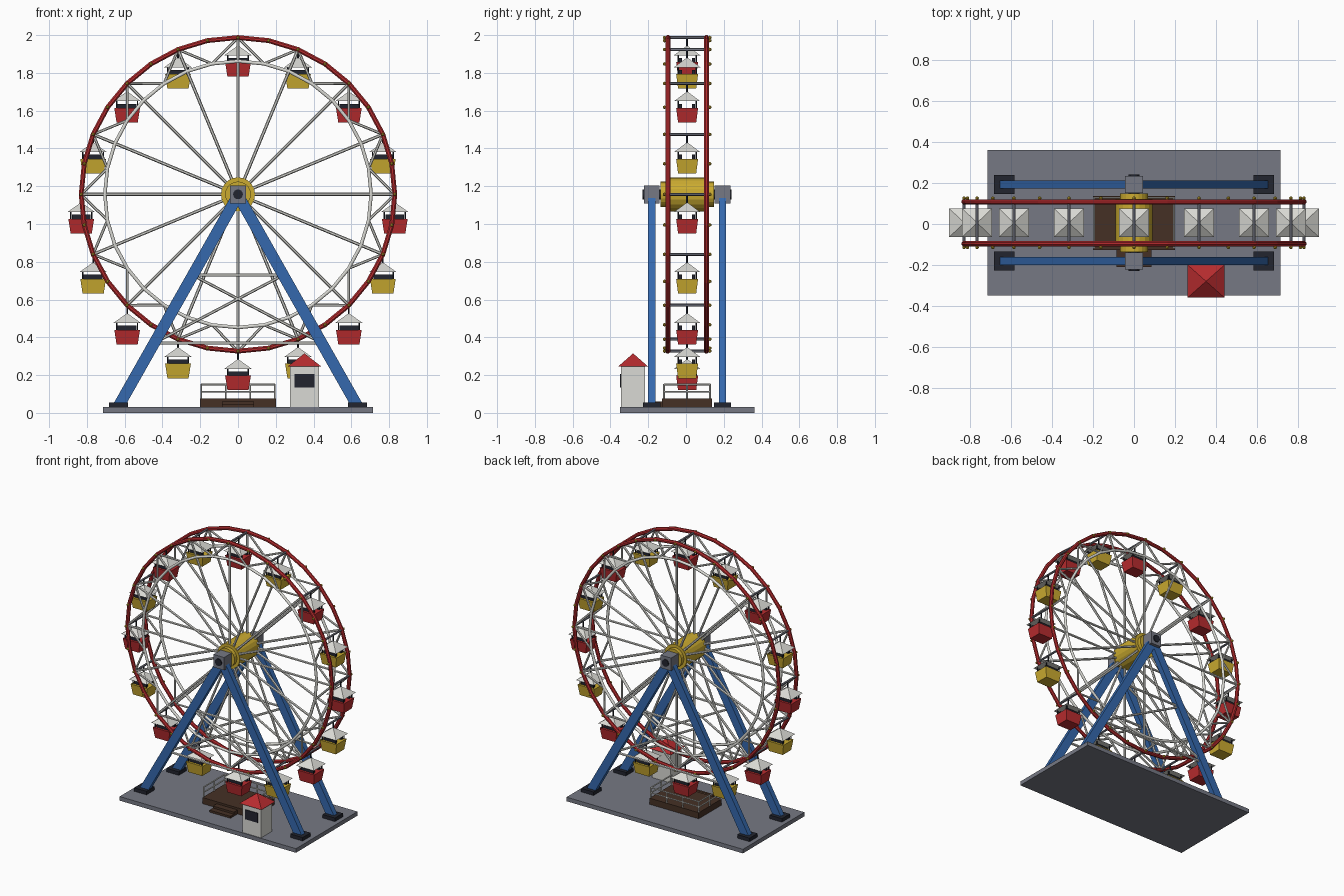
import bpy, bmesh, math
from mathutils import Vector, Matrix

if "Cube" in bpy.data.objects:
    bpy.data.objects.remove(bpy.data.objects["Cube"])

def mat(name, c):
    m = bpy.data.materials.new(name)
    m.diffuse_color = (*c, 1)
    m.use_nodes = True
    m.node_tree.nodes["Principled BSDF"].inputs["Base Color"].default_value = m.diffuse_color
    return m

RED = mat("red", (0.48, 0.025, 0.028))
YELLOW = mat("yellow", (0.60, 0.41, 0.03))
BLUE = mat("blue", (0.035, 0.14, 0.42))
WHITE = mat("white", (0.70, 0.70, 0.66))
GRAY = mat("gray", (0.18, 0.19, 0.23))
DARK = mat("dark", (0.016, 0.018, 0.028))
BROWN = mat("brown", (0.06, 0.03, 0.018))

OY = 0.006            # depth centre of the ride
HUB = 1.157           # wheel axle height
R, RI = 0.83, 0.705   # outer and inner rim radius
RING_Y = 0.102
LEG_Y = 0.187

def finish(name, bm, material, smooth=False):
    bmesh.ops.recalc_face_normals(bm, faces=bm.faces)
    me = bpy.data.meshes.new(name)
    bm.to_mesh(me)
    bm.free()
    me.materials.append(material)
    ob = bpy.data.objects.new(name, me)
    bpy.context.collection.objects.link(ob)
    ob.location.y = OY
    if smooth:
        bpy.context.view_layer.objects.active = ob
        ob.select_set(True)
        bpy.ops.object.shade_smooth_by_angle(angle=math.radians(50))
        ob.select_set(False)
    return ob

def box(bm, x0, x1, y0, y1, z0, z1):
    m = Matrix.Translation(((x0 + x1) / 2, (y0 + y1) / 2, (z0 + z1) / 2))
    bmesh.ops.create_cube(bm, size=1, matrix=m @ Matrix.Diagonal((x1 - x0, y1 - y0, z1 - z0, 1)))

def rod(bm, a, b, r, seg=6):
    a, b = Vector(a), Vector(b)
    d = b - a
    m = Matrix.Translation((a + b) / 2) @ d.to_track_quat('Z', 'Y').to_matrix().to_4x4()
    bmesh.ops.create_cone(bm, cap_ends=True, segments=seg, radius1=r, radius2=r, depth=d.length, matrix=m)

def frustum(bm, c, z0, z1, lower, upper):
    """Rectangular taper; a zero upper size gives a pyramid."""
    lo, hi = [[bm.verts.new((c[0] + sx * h[0], c[1] + sy * h[1], z))
               for sx, sy in ((-1, -1), (1, -1), (1, 1), (-1, 1))]
              for z, h in ((z0, lower), (z1, upper))]
    bm.faces.new(lo)
    bm.faces.new(hi)
    for i in range(4):
        j = (i + 1) % 4
        bm.faces.new((lo[i], lo[j], hi[j], hi[i]))
    bmesh.ops.remove_doubles(bm, verts=lo + hi, dist=1e-5)

def polar(r, deg, y=0):
    a = math.radians(deg)
    return Vector((r * math.sin(a), y, HUB + r * math.cos(a)))

def ring(bm, r, y, tube, seg=32, sides=8):
    loops = []
    for i in range(seg):
        loops.append([bm.verts.new(polar(r + tube * math.cos(t), i * 360 / seg, y + tube * math.sin(t)))
                      for t in [(k + 0.5) * math.tau / sides for k in range(sides)]])
    for i in range(seg):
        p, q = loops[i], loops[(i + 1) % seg]
        for k in range(sides):
            n = (k + 1) % sides
            bm.faces.new((p[k], p[n], q[n], q[k]))

# Wheel: rims, inner rings, spokes, truss, bulbs
outer, inner, spokes, truss, bulbs = (bmesh.new() for _ in range(5))
for s in (-1, 1):
    y = s * RING_Y
    ring(outer, R, y, 0.0138)
    ring(inner, RI, y, 0.010)
    for i in range(16):
        a = i * 22.5
        rod(spokes, polar(0.06, a, y), polar(R, a, y), 0.0085)
        for d in (-11.25, 11.25):
            rod(truss, polar(R, a, y), polar(RI, a + d, y), 0.0075)
    for i in range(32):
        bmesh.ops.create_icosphere(bulbs, subdivisions=1, radius=0.010,
                                   matrix=Matrix.Translation(polar(R, i * 11.25, s * 0.120)))
finish("outer_rims", outer, RED)
finish("inner_rings", inner, WHITE, True)
finish("spokes", spokes, WHITE)
finish("rim_truss", truss, WHITE)
finish("rim_bulbs", bulbs, YELLOW)

# Cross bars joining the two rims
bm = bmesh.new()
for i in range(16):
    p = polar(R, i * 22.5)
    rod(bm, p - Vector((0, RING_Y, 0)), p + Vector((0, RING_Y, 0)), 0.008)
finish("cross_bars", bm, GRAY)

# Hub drum, bearings and axle
bm = bmesh.new()
for r, h in ((0.09, 0.115), (0.068, 0.142)):
    rod(bm, (0, -h, HUB), (0, h, HUB), r, 20)
finish("hub_drum", bm, YELLOW)
bm = bmesh.new()
for s in (-1, 1):
    box(bm, -0.043, 0.043, s * LEG_Y - 0.042, s * LEG_Y + 0.042, HUB - 0.048, HUB + 0.046)
finish("bearing_blocks", bm, GRAY)
bm = bmesh.new()
rod(bm, (0, -0.236, HUB), (0, 0.236, HUB), 0.026, 16)
finish("axle", bm, DARK, True)

# Gondolas hang upright below each cross bar
red_tub, yellow_tub, roofs, frames = (bmesh.new() for _ in range(4))
for i in range(16):
    p = polar(R, i * 22.5)
    x, z = p.x, p.z
    tub = yellow_tub if i % 2 else red_tub
    frustum(tub, (x, 0), z - 0.207, z - 0.13, (0.056, 0.048), (0.068, 0.058))
    frustum(roofs, (x, 0), z - 0.094, z - 0.042, (0.073, 0.070), (0, 0))
    rod(frames, (x, 0, z), (x, 0, z - 0.05), 0.005)
    for sy in (-1, 1):
        box(frames, x - 0.05, x + 0.05, sy * 0.034 - 0.008, sy * 0.034 + 0.008, z - 0.14, z - 0.108)
        for sx in (-1, 1):
            rod(frames, (x + sx * 0.055, sy * 0.048, z - 0.14),
                (x + sx * 0.055, sy * 0.048, z - 0.092), 0.004)
finish("red_gondolas", red_tub, RED)
finish("yellow_gondolas", yellow_tub, YELLOW)
finish("gondola_roofs", roofs, WHITE)
finish("gondola_frames", frames, DARK)

# A-frame legs, footings and braces
legs, feet, braces = (bmesh.new() for _ in range(3))
def leg_x(z):
    return 0.63 * (HUB - z) / (HUB - 0.04)
for s in (-1, 1):
    y = s * LEG_Y
    for sx in (-1, 1):
        a, b = Vector((sx * 0.63, y, 0.04)), Vector((0, y, HUB - 0.005))
        d = b - a
        m = Matrix.Translation((a + b) / 2) @ Matrix.Rotation(math.atan2(d.x, d.z), 4, 'Y')
        bmesh.ops.create_cube(legs, size=1, matrix=m @ Matrix.Diagonal((0.06, 0.038, d.length, 1)))
        box(feet, sx * 0.633 - 0.05, sx * 0.633 + 0.05, y - 0.046, y + 0.046, 0.03, 0.056)
        rod(braces, (sx * leg_x(0.37), y, 0.37), (-sx * leg_x(0.73), y, 0.73), 0.008)
    for z in (0.37, 0.73):
        rod(braces, (-leg_x(z), y, z), (leg_x(z), y, z), 0.009)
finish("legs", legs, BLUE)
finish("footings", feet, DARK)
finish("leg_braces", braces, WHITE)

# Base slab
bm = bmesh.new()
box(bm, -0.715, 0.715, -0.356, 0.356, 0, 0.03)
finish("base_slab", bm, GRAY)

# Boarding platform with front steps
bm = bmesh.new()
box(bm, -0.2, 0.2, -0.132, 0.132, 0.03, 0.075)
box(bm, -0.085, 0.085, -0.175, -0.132, 0.03, 0.06)
box(bm, -0.085, 0.085, -0.215, -0.175, 0.03, 0.045)
finish("boarding_platform", bm, BROWN)

# Railing on the back and sides
bm = bmesh.new()
corners = [(-0.195, -0.122), (-0.195, 0.122), (0.195, 0.122), (0.195, -0.122)]
for a, b in zip(corners, corners[1:]):
    for z in (0.112, 0.15):
        rod(bm, (*a, z), (*b, z), 0.005)
for x, y in corners + [(-0.195, 0), (0.195, 0), (-0.065, 0.122), (0.065, 0.122)]:
    rod(bm, (x, y, 0.07), (x, y, 0.152), 0.005)
finish("railing", bm, WHITE)

# Ticket booth
BX, BY = 0.352, -0.286
bm = bmesh.new()
box(bm, BX - 0.076, BX + 0.076, BY - 0.064, BY + 0.064, 0.03, 0.25)
finish("booth_body", bm, WHITE)
bm = bmesh.new()
frustum(bm, (BX, BY), 0.245, 0.315, (0.09, 0.08), (0, 0))
finish("booth_roof", bm, RED)
bm = bmesh.new()
box(bm, BX - 0.052, BX + 0.052, BY - 0.069, BY - 0.062, 0.135, 0.205)
finish("booth_window", bm, DARK)
